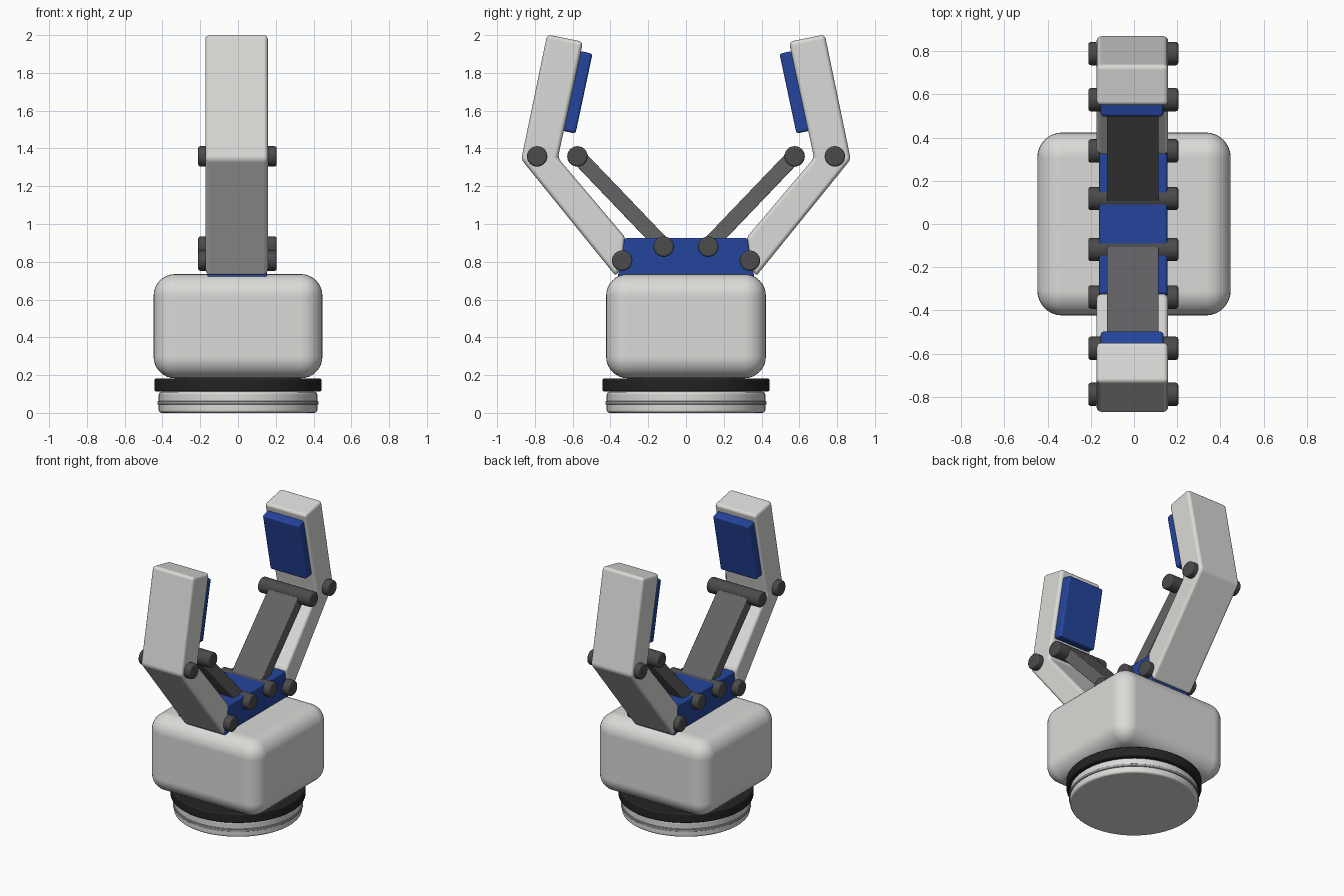
import bpy, bmesh, math
from mathutils import Vector

default_cube = bpy.data.objects.get("Cube")
if default_cube:
    bpy.data.objects.remove(default_cube)


def make_material(name, rgb):
    mat = bpy.data.materials.new(name)
    mat.use_nodes = True
    mat.diffuse_color = (*rgb, 1)
    mat.node_tree.nodes["Principled BSDF"].inputs["Base Color"].default_value = (*rgb, 1)
    return mat


WHITE = make_material("warm_white", (0.7, 0.7, 0.68))
BLUE = make_material("deep_blue", (0.018, 0.06, 0.34))
LINK_GREY = make_material("link_grey", (0.125, 0.125, 0.13))
PIN_GREY = make_material("pin_grey", (0.07, 0.07, 0.072))
BLACK = make_material("rubber_black", (0.017, 0.017, 0.017))
BAND_GREY = make_material("band_grey", (0.36, 0.36, 0.36))


def finish(name, bm, mat, bevel, segments=4):
    """Turn a bmesh into a smooth object with rounded edges."""
    bmesh.ops.recalc_face_normals(bm, faces=bm.faces)
    mesh = bpy.data.meshes.new(name)
    bm.to_mesh(mesh)
    bm.free()
    mesh.materials.append(mat)
    mesh.shade_smooth()
    obj = bpy.data.objects.new(name, mesh)
    bpy.context.collection.objects.link(obj)
    mod = obj.modifiers.new("rounded_edges", "BEVEL")
    mod.width = bevel
    mod.segments = segments
    mod.limit_method = "ANGLE"
    mod.angle_limit = math.radians(20)
    mod.harden_normals = True
    return obj


def prism(name, profile, x0, x1, mat, bevel, segments=4):
    """Extrude a (y, z) outline along x."""
    bm = bmesh.new()
    face = bm.faces.new([bm.verts.new((x0, y, z)) for y, z in profile])
    new = bmesh.ops.extrude_face_region(bm, geom=[face])["geom"]
    moved = [v for v in new if isinstance(v, bmesh.types.BMVert)]
    bmesh.ops.translate(bm, verts=moved, vec=(x1 - x0, 0, 0))
    return finish(name, bm, mat, bevel, segments)


def bar(name, a, b, thickness, x0, x1, mat, bevel):
    """Box whose centre line runs from a to b in the (y, z) plane."""
    a, b = Vector(a), Vector(b)
    d = (b - a).normalized()
    n = Vector((-d.y, d.x)) * thickness / 2
    return prism(name, [a + n, b + n, b - n, a - n], x0, x1, mat, bevel)


def disc(name, radius, z0, z1, mat, bevel):
    bm = bmesh.new()
    bmesh.ops.create_cone(bm, cap_ends=True, segments=64, radius1=radius,
                          radius2=radius, depth=z1 - z0)
    bmesh.ops.translate(bm, verts=bm.verts, vec=(0, 0, (z0 + z1) / 2))
    return finish(name, bm, mat, bevel, 3)


def pin(name, y, z):
    bm = bmesh.new()
    bmesh.ops.create_cone(bm, cap_ends=True, segments=32, radius1=0.054,
                          radius2=0.054, depth=0.416)
    obj = finish(name, bm, PIN_GREY, 0.012, 3)
    obj.rotation_euler.y = math.pi / 2
    obj.location = (-0.003, y, z)
    return obj


# Round mounting base
disc("base_plate", 0.42, 0.0, 0.112, WHITE, 0.015)
disc("base_band", 0.427, 0.044, 0.062, BAND_GREY, 0.004)
disc("rubber_ring", 0.443, 0.112, 0.182, BLACK, 0.012)

# Rounded body and the palm block on top
prism("body", [(-0.423, 0.183), (0.423, 0.183), (0.423, 0.735), (-0.423, 0.735)],
      -0.447, 0.447, WHITE, 0.115, 8)
prism("palm", [(-0.365, 0.7), (0.365, 0.7), (0.325, 0.926), (-0.325, 0.926)],
      -0.162, 0.154, BLUE, 0.012)

# Two mirrored fingers with linkages
FINGER = [(0.322, 0.93), (0.335, 0.80), (0.37, 0.722), (0.872, 1.342),
          (0.735, 2.003), (0.545, 1.965), (0.678, 1.35)]
for side, s in (("back", 1), ("front", -1)):
    prism(side + "_finger", [(s * y, z) for y, z in FINGER],
          -0.173, 0.158, WHITE, 0.022)
    bar(side + "_finger_pad", (s * 0.534, 1.91), (s * 0.624, 1.487), 0.08,
        -0.154, 0.136, BLUE, 0.014)
    bar(side + "_link", (s * 0.1, 0.866), (s * 0.575, 1.362), 0.082,
        -0.126, 0.114, LINK_GREY, 0.006)
    pin(side + "_knuckle_pin", s * 0.338, 0.806)
    pin(side + "_elbow_pin", s * 0.788, 1.358)
    pin(side + "_link_lower_pin", s * 0.118, 0.88)
    pin(side + "_link_upper_pin", s * 0.575, 1.358)
